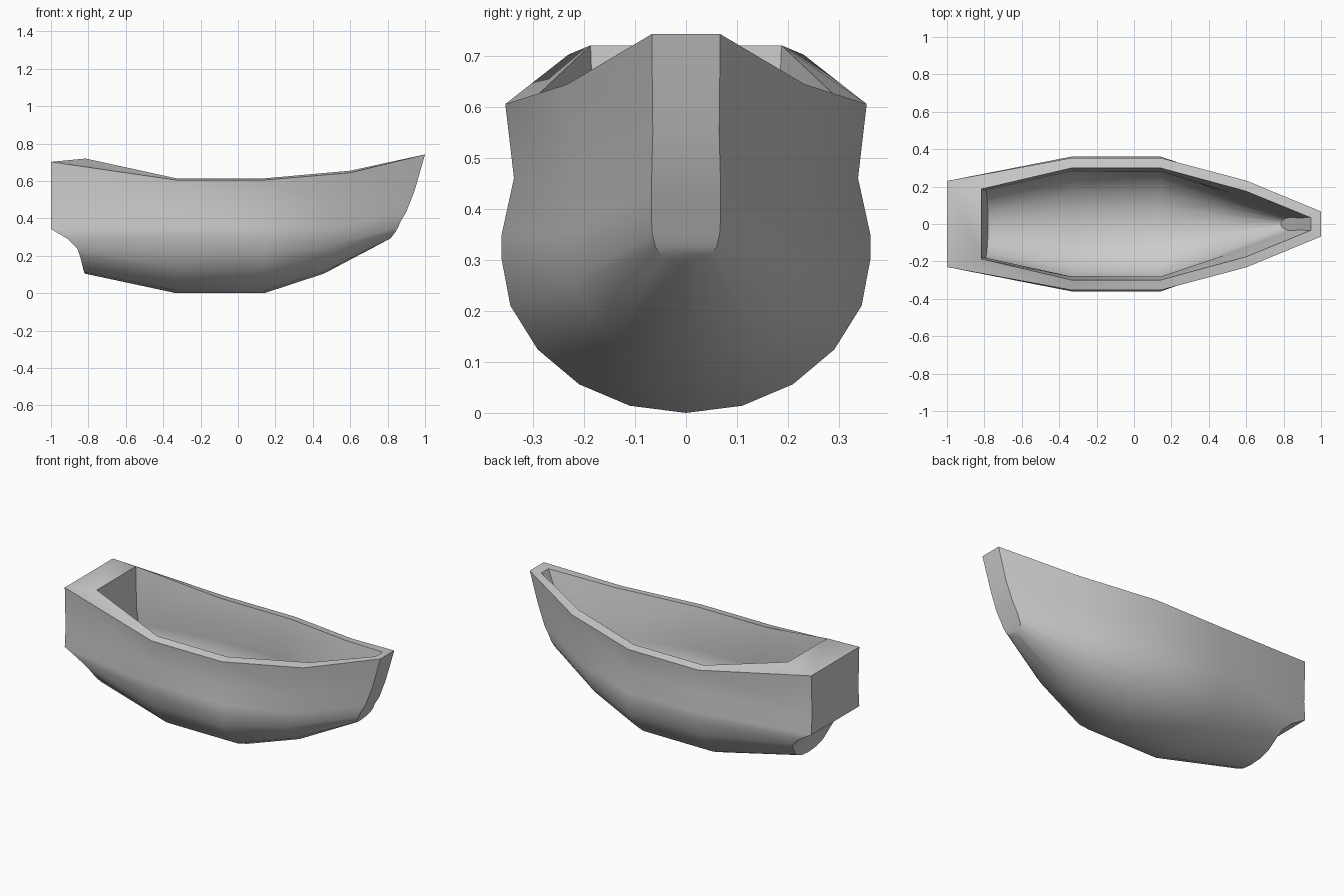
import bpy, bmesh, math

if "Cube" in bpy.data.objects:
    bpy.data.objects.remove(bpy.data.objects["Cube"])

# Rounded bilge: (width fraction, height fraction from keel to knuckle)
BILGE = [(0, 0), (.305, .04), (.58, .16), (.805, .355), (.953, .6), (1, .857), (1, 1)]


def section(keel, knuckle, mid, top):
    """Half section: keel (x, z), then knuckle, mid and top as (x, y, z)."""
    pts = []
    for u, v in BILGE:
        pts.append((keel[0] + (knuckle[0] - keel[0]) * v, knuckle[1] * u,
                    keel[1] + (knuckle[2] - keel[1]) * v))
    return pts + [mid, top]


# Outer stations, stern to bow
stern = [(-.82, 0, .105), (-.823, .07, .113), (-.83, .13, .14), (-.845, .18, .2),
         (-.86, .205, .24), (-.91, .225, .29), (-1, .23, .343), (-1, .222, .46), (-1, .23, .702)]
bow = [(.81, 0, .29), (.815, .02, .293), (.825, .043, .305), (.84, .06, .325),
       (.855, .066, .35), (.87, .068, .385), (.9, .068, .435), (.945, .065, .55), (1, .067, .742)]
outer = [
    stern,
    section((-.33, 0), (-.33, .361, .35), (-.33, .337, .46), (-.33, .354, .605)),
    section((.14, 0), (.14, .361, .35), (.14, .337, .46), (.14, .354, .605)),
    section((.46, .105), (.52, .231, .352), (.545, .224, .46), (.6, .232, .644)),
    bow,
]

# Inner stations, offset by the wall thickness
inner = [
    section((-.78, .16), (-.8, .19, .38), (-.805, .178, .48), (-.815, .187, .72)),
    section((-.33, .06), (-.33, .295, .36), (-.33, .282, .46), (-.33, .3, .614)),
    section((.14, .06), (.14, .295, .36), (.14, .282, .46), (.14, .3, .614)),
    section((.43, .16), (.49, .165, .375), (.52, .165, .46), (.6, .175, .655)),
    section((.785, .34), (.84, .034, .47), (.88, .033, .56), (.945, .034, .73)),
]


def loft(bm, stations):
    """Skin mirrored half sections and close both ends with a ladder of faces."""
    rows = []
    for half in stations:
        full = [(x, -y, z) for x, y, z in reversed(half[1:])] + half
        rows.append([bm.verts.new(p) for p in full])
    for a, b in zip(rows, rows[1:]):
        for i in range(len(a) - 1):
            bm.faces.new((a[i], b[i], b[i + 1], a[i + 1]))
    for r in (rows[0], rows[-1]):
        n = len(r) - 1
        c = n // 2
        for i in range(c - 1):
            bm.faces.new((r[i], r[i + 1], r[n - i - 1], r[n - i]))
        bm.faces.new((r[c - 1], r[c], r[c + 1]))
    return rows


bm = bmesh.new()
o = loft(bm, outer)
n = loft(bm, inner)

# Gunwale rim joining the outer and inner shells, with stern and bow decks
loop_o = [r[0] for r in o] + [r[-1] for r in reversed(o)]
loop_n = [r[0] for r in n] + [r[-1] for r in reversed(n)]
for i in range(len(loop_o)):
    j = (i + 1) % len(loop_o)
    bm.faces.new((loop_o[i], loop_o[j], loop_n[j], loop_n[i]))

bmesh.ops.recalc_face_normals(bm, faces=bm.faces)
mesh = bpy.data.meshes.new("boat_hull")
bm.to_mesh(mesh)
bm.free()
hull = bpy.data.objects.new("boat_hull", mesh)
bpy.context.collection.objects.link(hull)
bpy.context.view_layer.objects.active = hull
hull.select_set(True)
bpy.ops.object.shade_smooth_by_angle(angle=math.radians(30))
